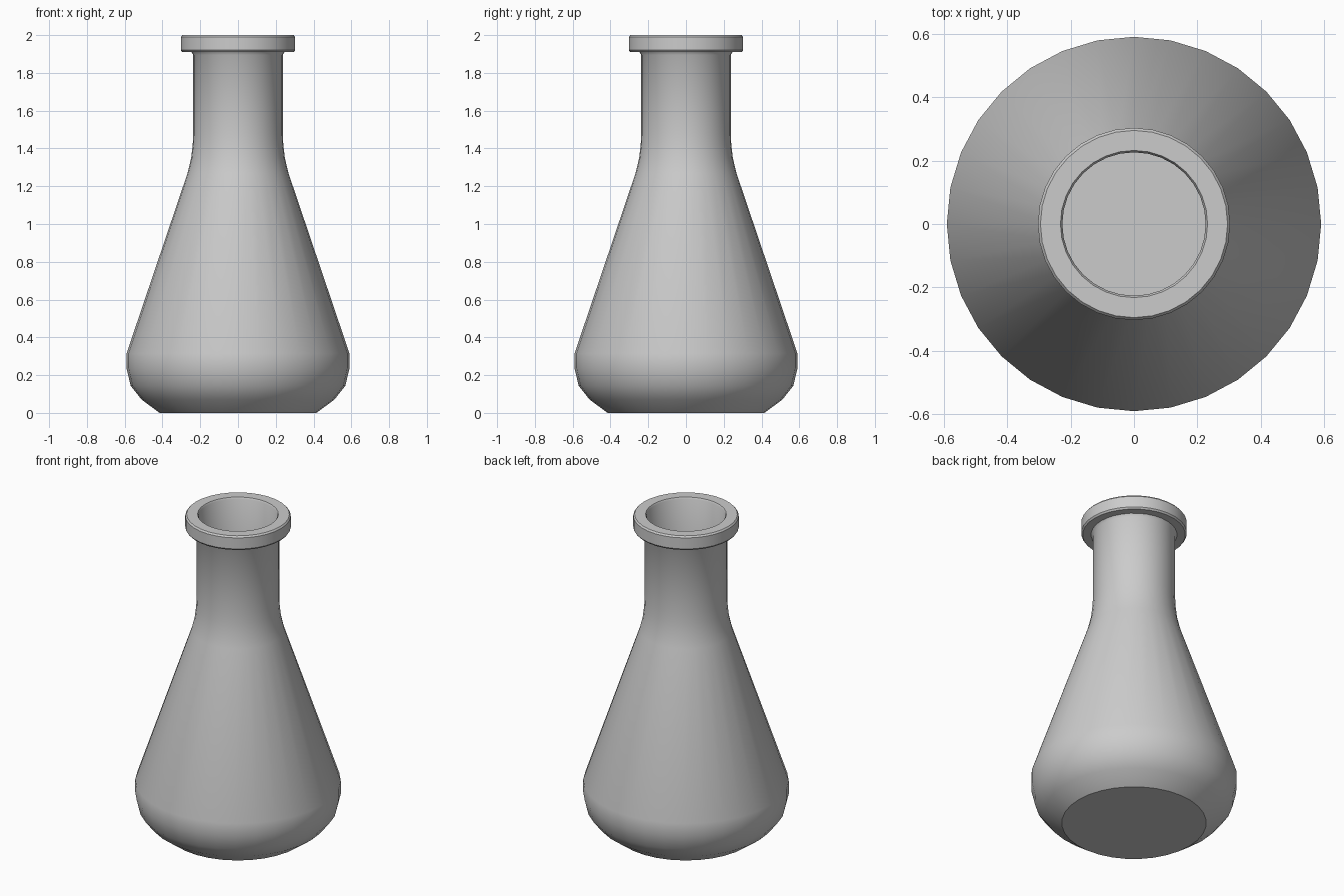
import bpy, bmesh, math

if "Cube" in bpy.data.objects:
    bpy.data.objects.remove(bpy.data.objects["Cube"])

SEGMENTS = 32


def lathe(name, profile, cap_start=False):
    """Spin (radius, height) points around z, from the bottom outside upward."""
    bm = bmesh.new()
    rings = []
    for r, z in profile:
        rings.append([bm.verts.new((r * math.cos(2 * math.pi * i / SEGMENTS),
                                    r * math.sin(2 * math.pi * i / SEGMENTS), z))
                      for i in range(SEGMENTS)])
    for a, b in zip(rings, rings[1:]):
        for i in range(SEGMENTS):
            j = (i + 1) % SEGMENTS
            bm.faces.new((a[i], a[j], b[j], b[i]))
    if cap_start:
        bm.faces.new(rings[0][::-1])
    mesh = bpy.data.meshes.new(name)
    bm.to_mesh(mesh)
    bm.free()
    obj = bpy.data.objects.new(name, mesh)
    bpy.context.collection.objects.link(obj)
    bpy.ops.object.select_all(action='DESELECT')
    obj.select_set(True)
    bpy.context.view_layer.objects.active = obj
    bpy.ops.object.shade_smooth_by_angle(angle=math.radians(35))
    return obj


# Flask: flat base, rounded shoulder, cone, neck, rolled lip, short inner wall
lathe("flask", [
    (0.415, 0), (0.51, 0.07), (0.568, 0.143), (0.59, 0.235), (0.59, 0.315),
    (0.267, 1.27), (0.248, 1.35), (0.24, 1.42), (0.237, 1.48),
    (0.237, 1.895), (0.247, 1.91), (0.295, 1.91), (0.303, 1.92),
    (0.303, 1.99), (0.295, 2.0), (0.232, 2.0), (0.226, 1.99), (0.226, 1.44),
    (0.237, 1.35), (0.256, 1.266), (0.579, 0.312), (0.579, 0.237),
    (0.558, 0.149), (0.503, 0.079), (0.411, 0.011),
], cap_start=True)
